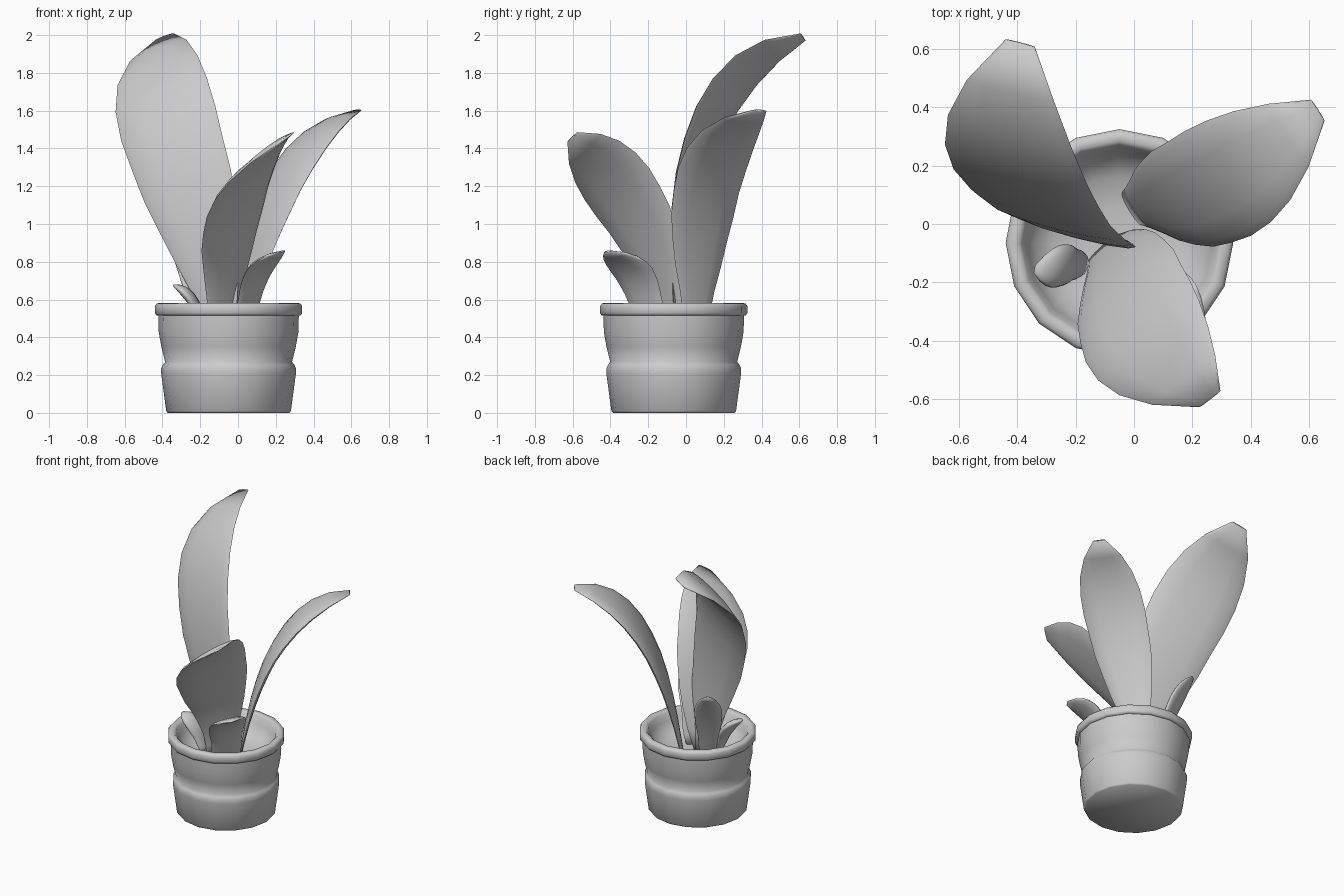
import bpy
import bmesh
import math
from mathutils import Vector
from mathutils.geometry import interpolate_bezier

cube = bpy.data.objects.get("Cube")
if cube:
    bpy.data.objects.remove(cube, do_unlink=True)

# One plain grey for the whole model
GREY = (0.6, 0.6, 0.6, 1.0)
clay = bpy.data.materials.new("plain_grey")
clay.use_nodes = True
clay.diffuse_color = GREY
clay.node_tree.nodes["Principled BSDF"].inputs["Base Color"].default_value = GREY


def loft(name, rings, sharp_angle):
    """Skin closed rings of points, cap both ends and shade smooth."""
    bm = bmesh.new()
    loops = [[bm.verts.new(p) for p in ring] for ring in rings]
    for low, high in zip(loops, loops[1:]):
        count = len(low)
        for i in range(count):
            j = (i + 1) % count
            bm.faces.new((low[i], low[j], high[j], high[i]))
    bm.faces.new(loops[0])
    bm.faces.new(loops[-1])
    bmesh.ops.recalc_face_normals(bm, faces=bm.faces)
    mesh = bpy.data.meshes.new(name)
    bm.to_mesh(mesh)
    bm.free()
    mesh.materials.append(clay)
    obj = bpy.data.objects.new(name, mesh)
    bpy.context.collection.objects.link(obj)
    bpy.ops.object.select_all(action="DESELECT")
    obj.select_set(True)
    bpy.context.view_layer.objects.active = obj
    bpy.ops.object.shade_smooth_by_angle(angle=math.radians(sharp_angle))


def lathe(name, profile, center, sides=16):
    """Revolve (radius, height) pairs around an upright axis."""
    angles = [math.tau * i / sides for i in range(sides)]
    rings = [[(center[0] + radius * math.cos(a), center[1] + radius * math.sin(a), height)
              for a in angles] for radius, height in profile]
    loft(name, rings, 75)


def width_at(t, root):
    """Leaf half-width along its length: stem, broad blade, blunt tip."""
    stops = [(0, root * .7), (.14, root), (.3, max(root, .72)), (.46, .92), (.65, 1),
             (.76, .95), (.86, .77), (.95, .46), (1, .2)]
    for (t0, w0), (t1, w1) in zip(stops, stops[1:]):
        if t <= t1:
            return w0 + (w1 - w0) * (t - t0) / (t1 - t0)
    return stops[-1][1]


def leaf(name, midrib, side, root, depth, rows=12, sides=12):
    """Sweep a flat oval section along a curved midrib."""
    side = Vector(side)
    path = interpolate_bezier(*[Vector(p) for p in midrib], rows)
    rings = []
    for r, point in enumerate(path):
        tangent = path[min(r + 1, rows - 1)] - path[max(r - 1, 0)]
        inward = side.cross(tangent).normalized()
        width = width_at(r / (rows - 1), root)
        ring = []
        for i in range(sides):
            a = math.tau * i / sides
            ring.append(point + width * (side * math.cos(a) + inward * depth * math.sin(a)))
        rings.append(ring)
    loft(name, rings, 100)


# Pot: tapered foot, pinched waist, belly, overhanging rim and bowl inside
lathe("pot", [
    (.322, 0), (.33, .01), (.357, .21), (.357, .235), (.348, .255), (.336, .27),
    (.356, .35), (.37, .43), (.372, .515), (.382, .517), (.39, .528),
    (.39, .565), (.38, .58), (.35, .582), (.335, .568), (.318, .52),
    (.29, .47), (.23, .43), (.12, .41),
], center=(-.05, -.065))

# Large leaves
leaf("tall_back_leaf",
     [(-.1, -.03, .4), (-.05, -.07, .84), (-.57, -.04, 1.79), (-.39, .62, 1.99)],
     side=(.25, -.065, .095), root=.42, depth=.032)
leaf("left_leaf",
     [(-.01, .05, .4), (.07, .07, .81), (.24, .04, 1.48), (.63, .39, 1.6)],
     side=(.115, -.18, .01), root=.43, depth=.032)
leaf("front_leaf",
     [(-.1, -.08, .4), (0, -.05, .87), (-.11, -.37, 1.25), (.26, -.6, 1.46)],
     side=(-.18, -.14, -.13), root=.5, depth=.032)

# Small leaves near the rim
leaf("small_front_leaf",
     [(.03, -.17, .4), (.06, -.22, .65), (.09, -.27, .8), (.235, -.41, .855)],
     side=(-.075, -.11, -.01), root=.8, depth=.024)
leaf("small_right_leaf",
     [(-.17, -.14, .43), (-.21, -.14, .54), (-.24, -.14, .64), (-.34, -.155, .675)],
     side=(.015, .075, 0), root=.65, depth=.028)
leaf("small_back_leaf",
     [(-.17, 0, .42), (-.22, .05, .62), (-.25, .1, .85), (-.33, .215, .985)],
     side=(.075, .055, .01), root=.65, depth=.024)
